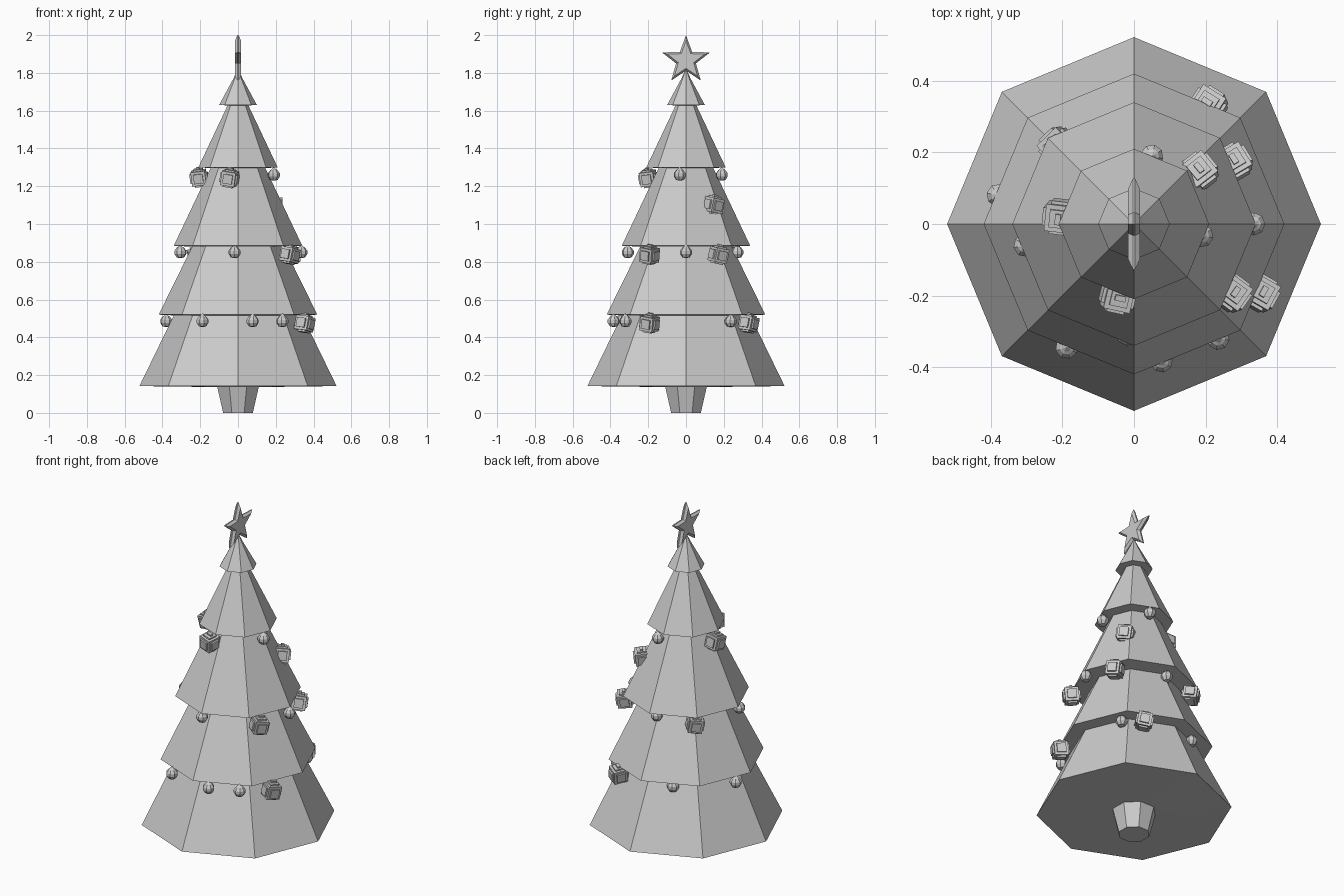
import bpy, bmesh, math
from mathutils import Matrix, Vector

if "Cube" in bpy.data.objects:
    bpy.data.objects.remove(bpy.data.objects["Cube"])

# single flat colour for the whole model
grey = bpy.data.materials.new("plain_grey")
grey.diffuse_color = (0.6, 0.6, 0.6, 1)
grey.use_nodes = True
grey.node_tree.nodes["Principled BSDF"].inputs["Base Color"].default_value = grey.diffuse_color


def finish(bm, name):
    bmesh.ops.recalc_face_normals(bm, faces=bm.faces)
    me = bpy.data.meshes.new(name)
    bm.to_mesh(me)
    bm.free()
    me.materials.append(grey)
    ob = bpy.data.objects.new(name, me)
    bpy.context.collection.objects.link(ob)
    return ob


def lathe(name, profile, sides, turn=0.0, loc=(0, 0, 0)):
    """Revolve (radius, height) points; radius 0 makes a tip."""
    bm = bmesh.new()
    rings = []
    for r, z in profile:
        n = 1 if r == 0 else sides
        rings.append([bm.verts.new((loc[0] + r * math.cos(turn + 2 * math.pi * i / sides),
                                    loc[1] + r * math.sin(turn + 2 * math.pi * i / sides),
                                    loc[2] + z)) for i in range(n)])
    for a, b in zip(rings, rings[1:]):
        for i in range(sides):
            j = (i + 1) % sides
            quad = [a[i % len(a)], a[j % len(a)], b[j % len(b)], b[i % len(b)]]
            bm.faces.new(list(dict.fromkeys(quad)))
    for ring in (rings[0], rings[-1]):
        if len(ring) > 1:
            bm.faces.new(ring)
    return finish(bm, name)


# trunk and stacked foliage tiers, undersides sagging slightly inward
lathe("trunk", [(0.085, 0), (0.12, 0.142)], 8, math.pi / 8)
lathe("foliage", [(0.14, 0.137), (0.522, 0.142), (0.34, 0.516), (0.42, 0.52), (0.243, 0.88),
                  (0.34, 0.885), (0.145, 1.296), (0.21, 1.30), (0.055, 1.628),
                  (0.10, 1.63), (0.027, 1.765), (0, 1.82)], 8)

# star: thin outline with raised, inset faces on both sides
bm = bmesh.new()
layers = []
for x, s in ((-0.0165, 0.78), (-0.003, 1), (0.003, 1), (0.0165, 0.78)):
    ring = []
    for i in range(10):
        r = (0.133 if i % 2 == 0 else 0.055) * s
        a = math.pi / 2 + i * math.pi / 5
        ring.append(bm.verts.new((x, r * math.cos(a), 1.867 + r * math.sin(a))))
    layers.append(ring)
for a, b in zip(layers, layers[1:]):
    for i in range(10):
        j = (i + 1) % 10
        bm.faces.new((a[i], a[j], b[j], b[i]))
bm.faces.new(layers[0])
bm.faces.new(layers[-1])
finish(bm, "star")

# hanging baubles with a small pointed cap
baubles = [(0.19, -0.033, 1.26), (0.05, 0.19, 1.26),
           (-0.305, -0.06, 0.85), (-0.018, -0.308, 0.85), (0.335, 0.0, 0.85), (0.0, 0.272, 0.85),
           (-0.38, 0.08, 0.485), (-0.188, -0.345, 0.485), (0.077, -0.383, 0.485),
           (0.235, -0.32, 0.485), (0.285, 0.237, 0.485), (-0.136, 0.315, 0.485)]
for p in baubles:
    lathe("bauble", [(0, -0.031), (0.02, -0.027), (0.032, -0.008), (0.032, 0.008),
                     (0.02, 0.025), (0.012, 0.03), (0, 0.042)],
          8, math.atan2(p[1], p[0]), p)


def gift(p):
    """Tilted box with a raised panel on every side and a small bow."""
    bm = bmesh.new()

    def block(size, at=(0, 0, 0)):
        m = Matrix.Translation(Vector(at)) @ Matrix.Diagonal((*size, 1))
        bmesh.ops.create_cube(bm, size=1, matrix=m)

    block((0.076, 0.076, 0.076))
    for k in range(3):
        size = [0.05] * 3
        size[k] = 0.094
        block(size)
    block((0.03, 0.016, 0.012), (0, 0, 0.05))
    yaw = math.atan2(p[1], p[0]) + math.pi / 2
    bm.transform(Matrix.Translation(Vector(p)) @ Matrix.Rotation(yaw, 4, 'Z')
                 @ Matrix.Rotation(0.17, 4, 'Y') @ Matrix.Rotation(0.12, 4, 'X'))
    finish(bm, "gift")


gifts = [(-0.206, 0.02, 1.245), (-0.045, -0.2, 1.242), (0.182, 0.147, 1.10),
         (0.278, 0.172, 0.836), (0.274, -0.193, 0.836), (-0.212, 0.218, 0.836),
         (0.208, 0.332, 0.473), (0.353, -0.193, 0.473)]
for g in gifts:
    gift(g)
